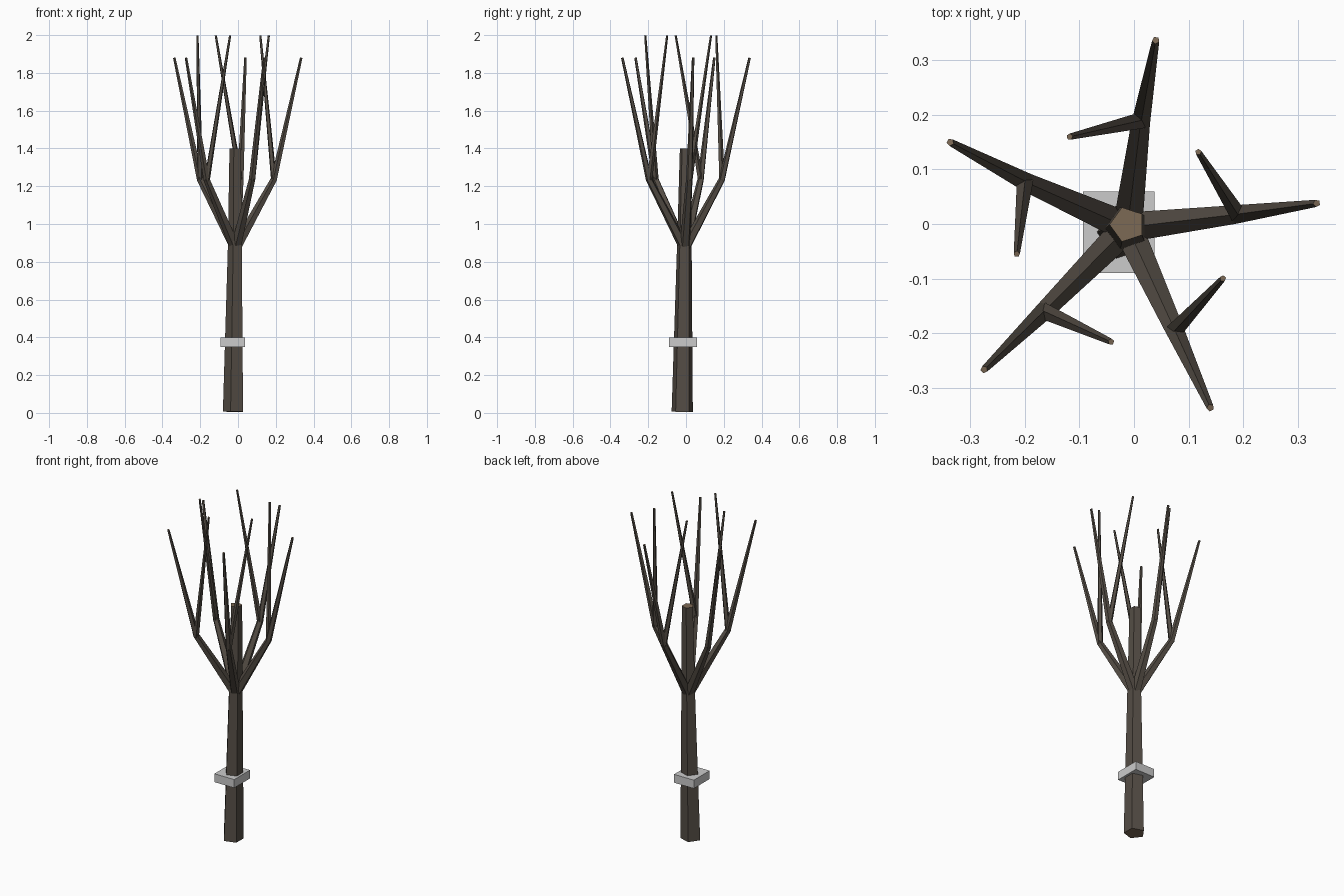
import bpy, bmesh, math
from mathutils import Vector

if "Cube" in bpy.data.objects:
    bpy.data.objects.remove(bpy.data.objects["Cube"])


def material(name, rgb):
    m = bpy.data.materials.new(name)
    m.diffuse_color = (*rgb, 1)
    m.use_nodes = True
    m.node_tree.nodes["Principled BSDF"].inputs["Base Color"].default_value = m.diffuse_color
    return m


bark = material("bark", (0.09, 0.075, 0.06))
cut_wood = material("cut_wood", (0.2, 0.14, 0.09))


def limb(name, points, radii, sides, ref):
    """Tapered faceted tube along points; one corner of each ring faces ref."""
    pts = [Vector(p) for p in points]
    bm = bmesh.new()
    rings = []
    for i, (p, r) in enumerate(zip(pts, radii)):
        d = Vector()
        if i > 0:
            d += (p - pts[i - 1]).normalized()
        if i < len(pts) - 1:
            d += (pts[i + 1] - p).normalized()
        d.normalize()
        u = (ref - d * ref.dot(d)).normalized()
        v = d.cross(u)
        ring = []
        for k in range(sides):
            a = math.tau * k / sides
            ring.append(bm.verts.new(p + r * (math.cos(a) * u + math.sin(a) * v)))
        rings.append(ring)
    for a, b in zip(rings, rings[1:]):
        for k in range(sides):
            n = (k + 1) % sides
            bm.faces.new((a[k], a[n], b[n], b[k]))
    for cap in (rings[0][::-1], rings[-1]):
        bm.faces.new(cap).material_index = 1
    me = bpy.data.meshes.new(name)
    bm.to_mesh(me)
    bm.free()
    me.materials.append(bark)
    me.materials.append(cut_wood)
    ob = bpy.data.objects.new(name, me)
    bpy.context.collection.objects.link(ob)
    return ob


# Trunk: five-sided, gently leaning and tapering
limb("trunk",
     [(-0.021, -0.02, 0.006), (-0.013, -0.009, 0.87), (-0.012, -0.001, 1.4)],
     [0.059, 0.041, 0.033], 5, Vector((-1, 0, 0)))

# Branches: bend point, main tip and fork tip in plan
branches = [
    ((0.19, 0.018), (0.335, 0.038), (0.118, 0.132)),
    ((0.013, 0.19), (0.04, 0.337), (-0.118, 0.16)),
    ((-0.2, 0.078), (-0.337, 0.15), (-0.215, -0.055)),
    ((-0.165, -0.16), (-0.275, -0.267), (-0.042, -0.216)),
    ((0.075, -0.195), (0.14, -0.337), (0.163, -0.1)),
]
root = (-0.012, -0.006, 0.87)
up = Vector((0, 0, 1))
for i, (node, tip, fork) in enumerate(branches, 1):
    limb(f"branch_{i}", [root, (*node, 1.235), (*tip, 1.88)],
         [0.029, 0.018, 0.007], 5, up)
    limb(f"fork_{i}", [(*node, 1.23), (*fork, 1.998)],
         [0.016, 0.006], 5, up)

# Tie block around the trunk
bpy.ops.mesh.primitive_cube_add(size=1, location=(-0.028, -0.015, 0.375))
tie = bpy.context.object
tie.name = "trunk_tie"
tie.scale = (0.131, 0.149, 0.05)
